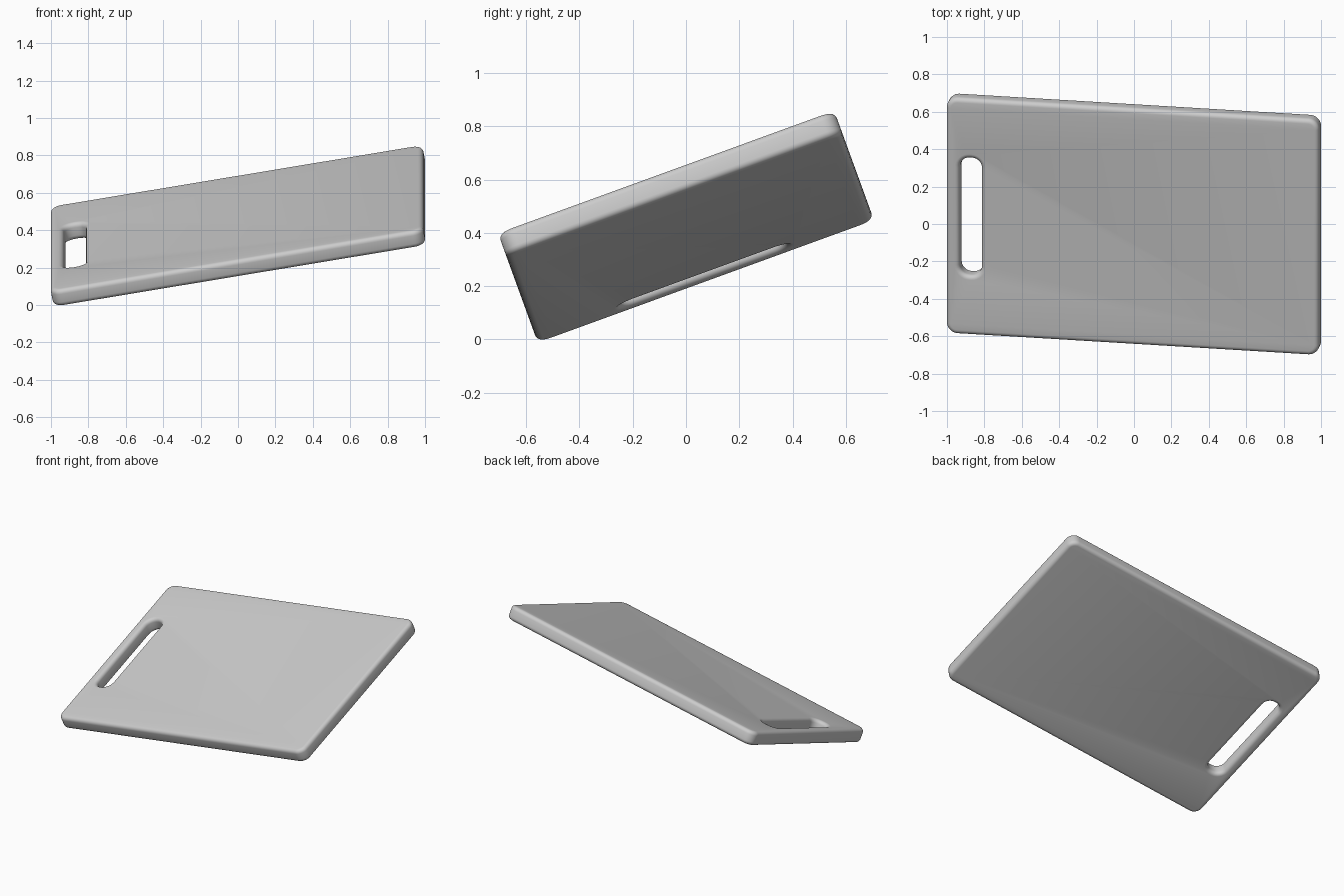
import bpy
from math import cos, sin, pi, radians
from mathutils import Matrix, Vector

cube = bpy.data.objects.get("Cube")
if cube:
    bpy.data.objects.remove(cube, do_unlink=True)

LENGTH, WIDTH, THICK = 2.022, 1.343, 0.095
EDGE = 0.025          # rounding of every rim
CORNER = 0.06         # plan radius of the outer corners


def rounded_rect(curve, cx, w, h, r, steps=8):
    """Add a closed rounded rectangle spline centred on (cx, 0)."""
    pts = []
    for i, (sx, sy) in enumerate([(1, 1), (-1, 1), (-1, -1), (1, -1)]):
        for k in range(steps + 1):
            a = (i + k / steps) * pi / 2
            pts.append((cx + sx * (w / 2 - r) + r * cos(a),
                        sy * (h / 2 - r) + r * sin(a), 0, 1))
    spline = curve.splines.new("POLY")
    spline.points.add(len(pts) - 1)
    for point, co in zip(spline.points, pts):
        point.co = co
    spline.use_cyclic_u = True


# Board outline and handle slot, both drawn on the inner line of the rim
outline = bpy.data.curves.new("cutting_board", "CURVE")
outline.dimensions = "2D"
outline.fill_mode = "BOTH"
outline.extrude = THICK / 2 - EDGE
outline.bevel_depth = EDGE
outline.bevel_resolution = 4
rounded_rect(outline, 0, LENGTH - 2 * EDGE, WIDTH - 2 * EDGE, CORNER - EDGE)
rounded_rect(outline, -0.88, 0.12 + 2 * EDGE, 0.666 + 2 * EDGE, 0.055 + EDGE)

board = bpy.data.objects.new("cutting_board", outline)
bpy.context.collection.objects.link(board)
bpy.ops.object.select_all(action="DESELECT")
board.select_set(True)
bpy.context.view_layer.objects.active = board
bpy.ops.object.convert(target="MESH")
board = bpy.context.object

# Weld the rims to the faces
bpy.ops.object.mode_set(mode="EDIT")
bpy.ops.mesh.select_all(action="SELECT")
bpy.ops.mesh.remove_doubles(threshold=0.0005)
bpy.ops.mesh.normals_make_consistent(inside=False)
bpy.ops.object.mode_set(mode="OBJECT")
bpy.ops.object.shade_smooth_by_angle(angle=radians(30))

# Tilt along both axes, then centre it and rest the lowest corner on the ground
mesh = board.data
mesh.transform(Matrix.Rotation(radians(20), 4, "X") @ Matrix.Rotation(radians(-10), 4, "Y"))
lo = Vector([min(v.co[i] for v in mesh.vertices) for i in range(3)])
hi = Vector([max(v.co[i] for v in mesh.vertices) for i in range(3)])
mid = (lo + hi) / 2
mesh.transform(Matrix.Translation((-mid.x, -mid.y, -lo.z)))
